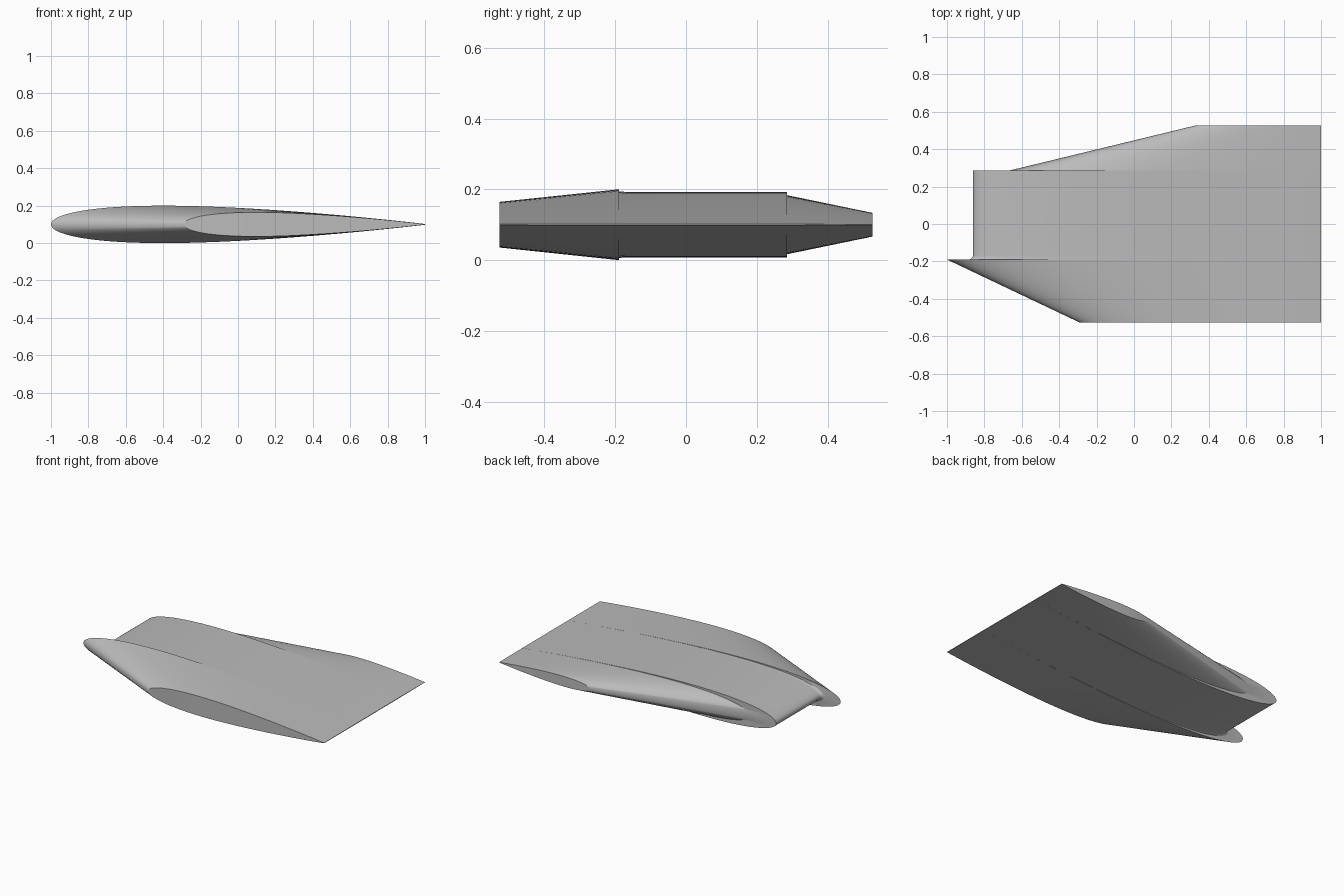
import bpy, math

if "Cube" in bpy.data.objects:
    bpy.data.objects.remove(bpy.data.objects["Cube"])

N = 48           # points along each side of the airfoil
MID_Z = 0.1      # height of the chord plane


def half_thickness(t):
    """Symmetric 10 % airfoil, t runs 0 (nose) to 1 (tail)."""
    return 0.5 * (0.2969 * math.sqrt(t) - 0.126 * t - 0.3516 * t**2
                  + 0.2843 * t**3 - 0.1015 * t**4)


def ring(y, nose_x):
    """Airfoil section whose tail stays at x = 1."""
    chord = 1 - nose_x
    ts = [(1 - math.cos(math.pi * i / N)) / 2 for i in range(N + 1)]
    upper = [(nose_x + chord * t, y, MID_Z + chord * half_thickness(t)) for t in reversed(ts)]
    lower = [(nose_x + chord * t, y, MID_Z - chord * half_thickness(t)) for t in ts[1:]]
    return upper + lower


# Stations from front to back: (y, nose x)
stations = [(-0.527, -0.29), (-0.19, -1.0)]
# Small rounded fillet between the front fence and the middle section
for i in range(7):
    a = math.pi / 2 * i / 6
    stations.append((-0.165 - 0.025 * math.cos(a) ** 1, -0.885 + 0.025 * (1 - math.cos(a))))
stations = stations[:2] + [(-0.165 - 0.025 * math.sin(math.pi / 2 * (1 - i / 6)),
                            -0.86 - 0.025 * (1 - math.cos(math.pi / 2 * (1 - i / 6))))
                           for i in range(7)]
# Middle section, step, and swept rear section
stations += [(0.285, -0.86), (0.285, -0.67), (0.527, 0.33)]

verts, faces = [], []
for s in stations:
    verts += ring(*s)
m = 2 * N + 1
for k in range(len(stations) - 1):
    for i in range(m):
        j = (i + 1) % m
        faces.append((k * m + i, k * m + j, (k + 1) * m + j, (k + 1) * m + i))
# End caps
last = (len(stations) - 1) * m
faces.append(tuple(reversed(range(m))))
faces.append(tuple(range(last, last + m)))

mesh = bpy.data.meshes.new("wing_section")
mesh.from_pydata(verts, [], faces)
mesh.update()
wing = bpy.data.objects.new("wing_section", mesh)
bpy.context.collection.objects.link(wing)

# Consistent outward normals
import bmesh
bm = bmesh.new()
bm.from_mesh(mesh)
bmesh.ops.recalc_face_normals(bm, faces=bm.faces)
bm.to_mesh(mesh)
bm.free()

grey = bpy.data.materials.new("plain_grey")
grey.diffuse_color = (0.5, 0.5, 0.5, 1)
grey.use_nodes = True
grey.node_tree.nodes["Principled BSDF"].inputs["Base Color"].default_value = grey.diffuse_color
mesh.materials.append(grey)

bpy.context.view_layer.objects.active = wing
wing.select_set(True)
bpy.ops.object.shade_smooth_by_angle(angle=math.radians(30))
